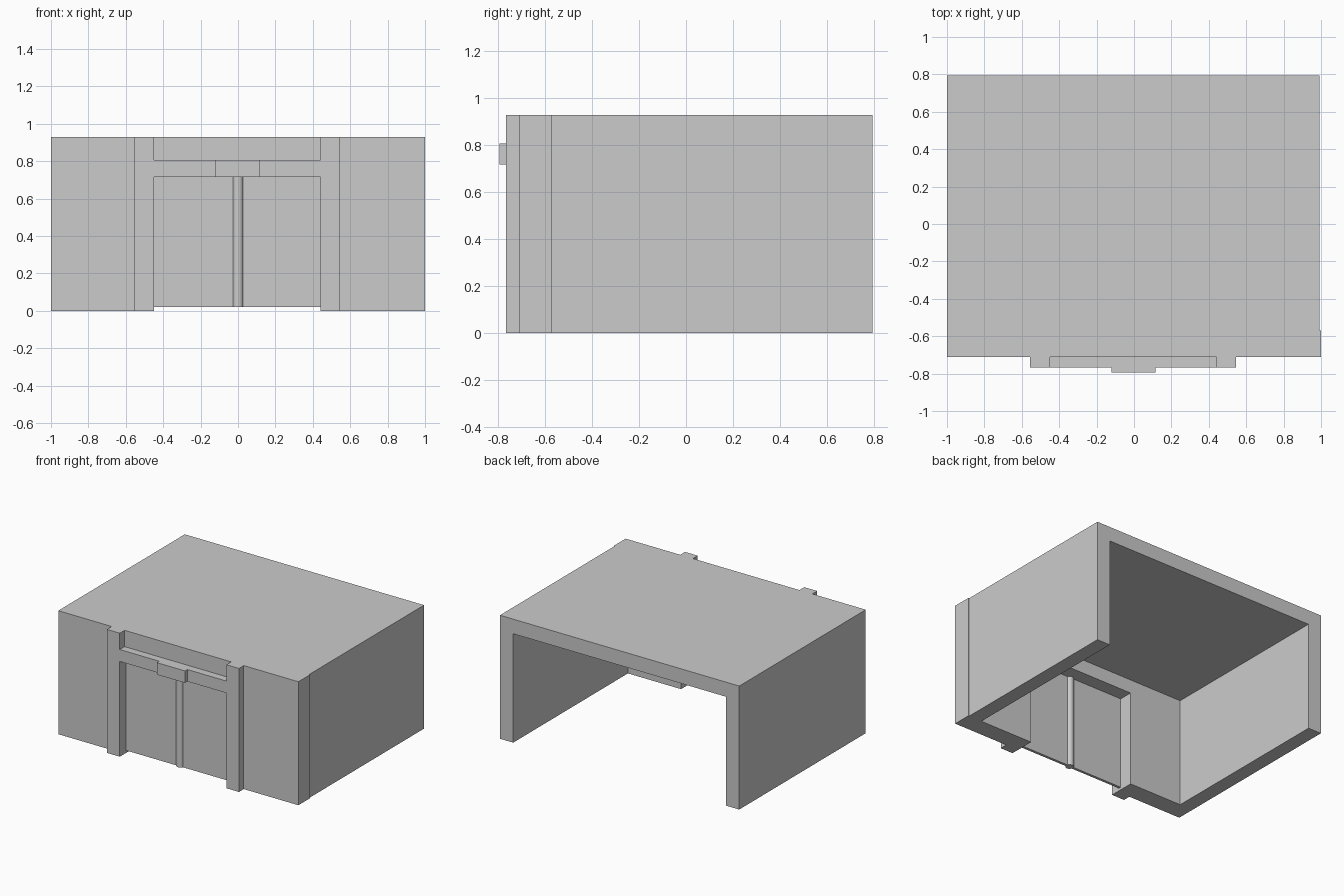
import bpy, bmesh

if "Cube" in bpy.data.objects:
    bpy.data.objects.remove(bpy.data.objects["Cube"])


def extrude_profile(name, pts, y0, y1):
    """Closed x-z outline extruded along y."""
    bm = bmesh.new()
    face = bm.faces.new([bm.verts.new((x, y0, z)) for x, z in pts])
    new = bmesh.ops.extrude_face_region(bm, geom=[face])["geom"]
    verts = [v for v in new if isinstance(v, bmesh.types.BMVert)]
    bmesh.ops.translate(bm, verts=verts, vec=(0, y1 - y0, 0))
    bmesh.ops.recalc_face_normals(bm, faces=bm.faces)
    me = bpy.data.meshes.new(name)
    bm.to_mesh(me)
    bm.free()
    ob = bpy.data.objects.new(name, me)
    bpy.context.collection.objects.link(ob)
    return ob


def box(name, x0, x1, y0, y1, z0, z1):
    return extrude_profile(name, [(x0, z0), (x1, z0), (x1, z1), (x0, z1)], y0, y1)


def arch(x0, x1, ix0, ix1, top, inner_top):
    """Outline of two legs joined along the top."""
    return [(x0, 0), (ix0, 0), (ix0, inner_top), (ix1, inner_top),
            (ix1, 0), (x1, 0), (x1, top), (x0, top)]


H = 0.93               # building height
WALL, INNER = -0.71, -0.57   # front wall faces
TRIM = -0.767          # front of the raised door trim
L, R = -0.448, 0.44    # door opening sides
DOOR_TOP = 0.717

# Side walls and roof, open at back and bottom
extrude_profile("side_walls_and_roof",
                arch(-1, 0.993, -0.89, 0.883, H, 0.82), INNER, 0.795)

# Front wall with door opening
extrude_profile("front_wall", arch(-1, 1, L, R, H, DOOR_TOP), WALL, INNER)

# Raised trim: full-height posts with a crossbeam, one H-shaped outline
BEAM_TOP = 0.807
extrude_profile("door_trim", [
    (-0.555, 0), (L, 0), (L, DOOR_TOP), (R, DOOR_TOP), (R, 0), (0.545, 0),
    (0.545, H), (R, H), (R, BEAM_TOP), (L, BEAM_TOP), (L, H), (-0.555, H)],
    TRIM, WALL)

# Plain sign plate on the crossbeam
box("sign_plate", -0.12, 0.115, -0.795, TRIM, DOOR_TOP, BEAM_TOP)

# Recessed door panel, slightly off the ground
box("door_panel", L, R, -0.695, -0.675, 0.02, DOOR_TOP)

# Round post down the middle of the door
bpy.ops.mesh.primitive_cylinder_add(vertices=24, radius=0.029,
                                    depth=DOOR_TOP - 0.02,
                                    location=(0, -0.685, (DOOR_TOP + 0.02) / 2))
bpy.context.object.name = "door_centre_post"
bpy.ops.object.shade_smooth_by_angle()
